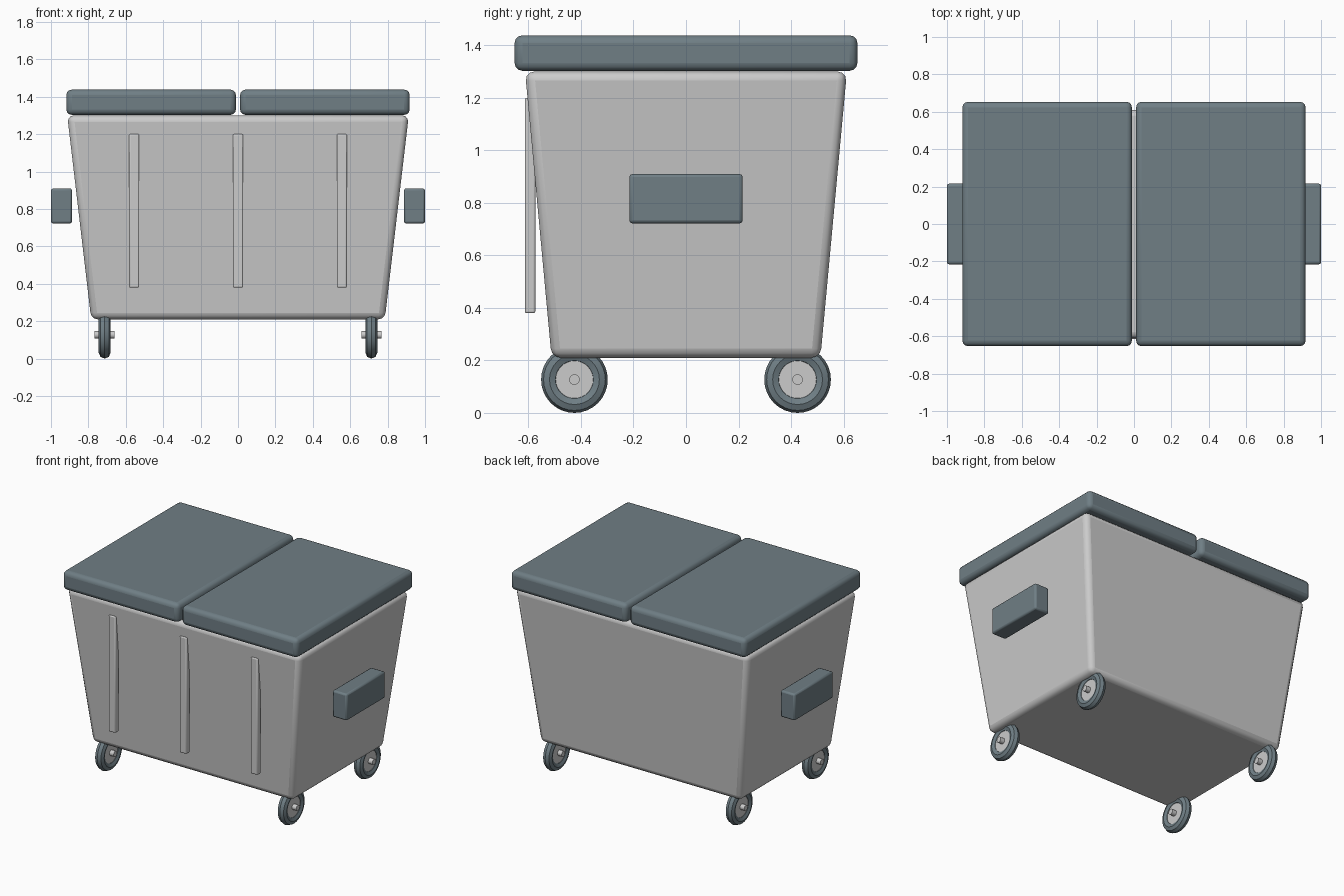
import bpy, bmesh
from math import radians, pi
from mathutils import Matrix

if "Cube" in bpy.data.objects:
    bpy.data.objects.remove(bpy.data.objects["Cube"])

slate = bpy.data.materials.new("slate")
slate.diffuse_color = (0.16, 0.21, 0.235, 1)
slate.use_nodes = True
slate.node_tree.nodes["Principled BSDF"].inputs["Base Color"].default_value = slate.diffuse_color


def finish(ob, mat=None, bevel=0, segments=3):
    """Optional bevel, material and smooth shading with sharp edges kept."""
    if bevel:
        mod = ob.modifiers.new("bevel", "BEVEL")
        mod.width, mod.segments = bevel, segments
        mod.limit_method = "NONE"
    if mat:
        ob.data.materials.append(mat)
    bpy.ops.object.select_all(action="DESELECT")
    ob.select_set(True)
    bpy.context.view_layer.objects.active = ob
    bpy.ops.object.shade_smooth_by_angle(angle=radians(35))
    return ob


def box(name, lo, hi, mat=None, bevel=0, segments=3, taper=(1, 1)):
    """Box between two corners; taper scales the bottom face in x and y."""
    me = bpy.data.meshes.new(name)
    bm = bmesh.new()
    bmesh.ops.create_cube(bm, size=1)
    mid = [(a + b) / 2 for a, b in zip(lo, hi)]
    size = [b - a for a, b in zip(lo, hi)]
    for v in bm.verts:
        if v.co.z < 0:
            v.co.x *= taper[0]
            v.co.y *= taper[1]
        v.co = [m + s * c for m, s, c in zip(mid, size, v.co)]
    bm.to_mesh(me)
    bm.free()
    ob = bpy.data.objects.new(name, me)
    bpy.context.collection.objects.link(ob)
    return finish(ob, mat, bevel, segments)


def disc(name, loc, radius, depth, sides):
    bpy.ops.mesh.primitive_cylinder_add(vertices=sides, radius=radius, depth=depth,
                                        location=loc, rotation=(0, pi / 2, 0))
    bpy.context.object.name = name
    return finish(bpy.context.object)


# Tapered bin body
box("body", (-0.913, -0.613, 0.21), (0.913, 0.613, 1.30),
    bevel=0.035, taper=(0.785 / 0.913, 0.512 / 0.613))

# Vertical ribs on the front
for i, x in enumerate((-0.555, 0, 0.555)):
    box(f"front_rib_{i + 1}", (x - 0.027, -0.614, 0.38), (x + 0.027, -0.574, 1.20),
        bevel=0.006, segments=2)

for sx, side in ((-1, "left"), (1, "right")):
    # Lid half
    xs = sorted((sx * 0.011, sx * 0.918))
    box(f"{side}_lid", (xs[0], -0.653, 1.303), (xs[1], 0.653, 1.438), slate, 0.03)

    # Side handle block
    xs = sorted((sx * 0.887, sx * 1.0))
    box(f"{side}_handle", (xs[0], -0.216, 0.722), (xs[1], 0.216, 0.91), slate, 0.012, 2)

    # Wheels: tyre, hub and axle
    for sy, end in ((-1, "front"), (1, "back")):
        loc = (sx * 0.713, sy * 0.425, 0.127)
        bpy.ops.mesh.primitive_torus_add(location=loc, rotation=(0, pi / 2, 0),
                                         major_radius=0.095, minor_radius=0.032,
                                         major_segments=32, minor_segments=8)
        tyre = bpy.context.object
        tyre.name = f"{end}_{side}_tyre"
        finish(tyre, slate)
        disc(f"{end}_{side}_hub", loc, 0.072, 0.04, 32)
        disc(f"{end}_{side}_axle", loc, 0.02, 0.106, 16)
